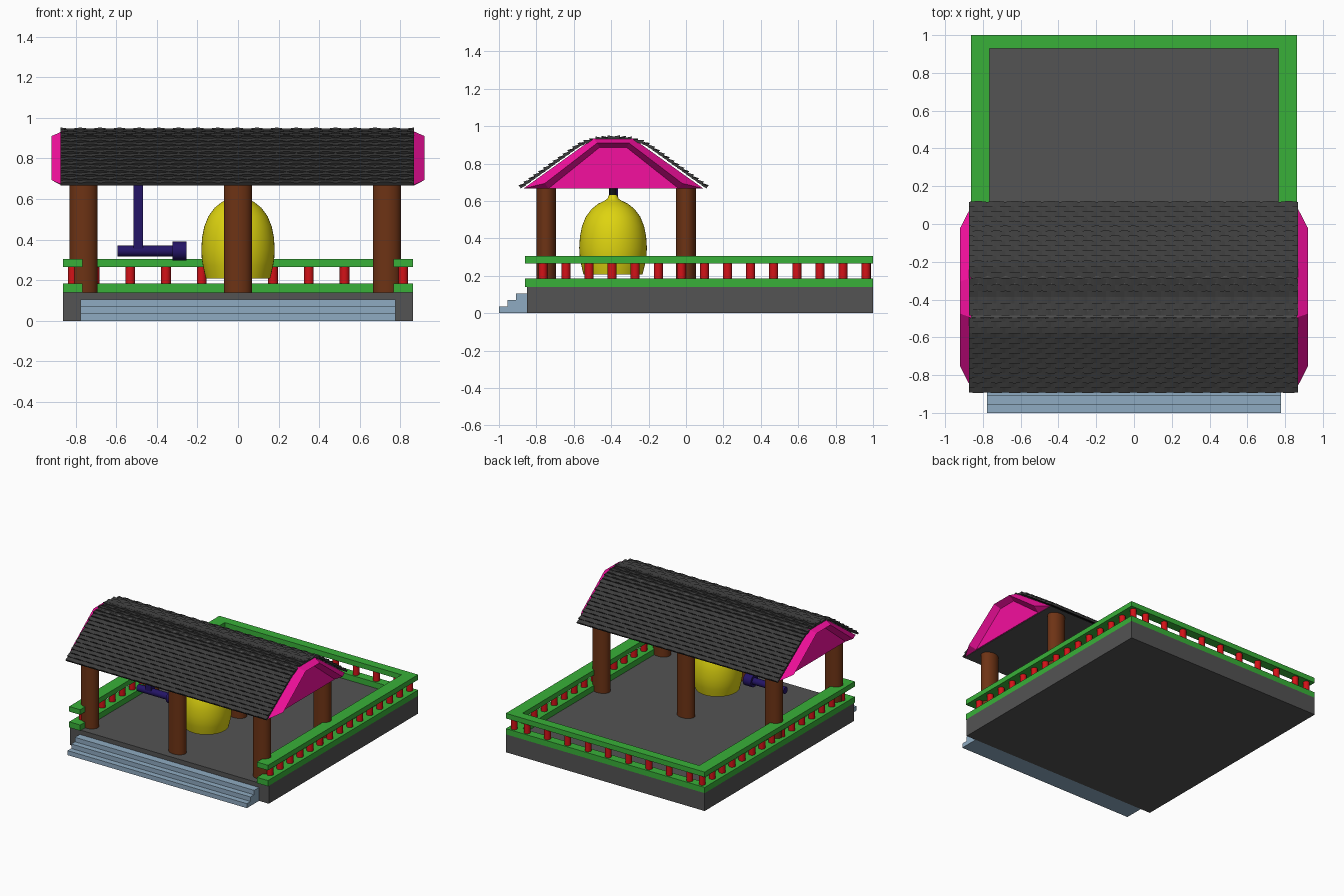
import bpy, bmesh, math
from mathutils import Vector

if "Cube" in bpy.data.objects:
    bpy.data.objects.remove(bpy.data.objects["Cube"])

YC = -0.387  # centre line of the roof, bell and beater


def material(name, rgb):
    """Colour given as seen on screen, converted to linear."""
    m = bpy.data.materials.new(name)
    lin = [(c / 12.92 if c < 0.04 else ((c + 0.055) / 1.055) ** 2.4) for c in rgb]
    m.diffuse_color = (*lin, 1)
    m.use_nodes = True
    m.node_tree.nodes["Principled BSDF"].inputs["Base Color"].default_value = m.diffuse_color
    return m


STONE = material("dark_stone", (0.325, 0.325, 0.325))
TILE = material("roof_tile", (0.24, 0.24, 0.24))
BLACK = material("black_iron", (0.08, 0.08, 0.08))
STEP = material("blue_stone", (0.56, 0.67, 0.76))
GREEN = material("green_paint", (0.22, 0.69, 0.22))
RED = material("red_paint", (0.83, 0.07, 0.09))
BROWN = material("brown_wood", (0.43, 0.20, 0.08))
YELLOW = material("yellow_metal", (0.87, 0.83, 0.06))
NAVY = material("navy_wood", (0.14, 0.08, 0.40))
PINK = material("pink_paint", (0.96, 0.06, 0.62))


def finish(name, bm, mat, smooth=False):
    bmesh.ops.recalc_face_normals(bm, faces=bm.faces)
    me = bpy.data.meshes.new(name)
    bm.to_mesh(me)
    bm.free()
    me.materials.append(mat)
    ob = bpy.data.objects.new(name, me)
    bpy.context.collection.objects.link(ob)
    if smooth:
        bpy.ops.object.select_all(action='DESELECT')
        ob.select_set(True)
        bpy.context.view_layer.objects.active = ob
        bpy.ops.object.shade_smooth_by_angle(angle=math.radians(35))
    return ob


def prism(name, pts, a, b, axis, mat):
    """Extrude a 2D outline from a to b along x (points are y,z) or z (points are x,y)."""
    bm = bmesh.new()
    place = (lambda p, t: (t, *p)) if axis == 'x' else (lambda p, t: (*p, t))
    lo, hi = ([bm.verts.new(place(p, t)) for p in pts] for t in (a, b))
    bm.faces.new(lo)
    bm.faces.new(hi)
    for i in range(len(pts)):
        j = (i + 1) % len(pts)
        bm.faces.new((lo[i], lo[j], hi[j], hi[i]))
    return finish(name, bm, mat)


def box(name, x0, x1, y0, y1, z0, z1, mat):
    return prism(name, [(x0, y0), (x1, y0), (x1, y1), (x0, y1)], z0, z1, 'z', mat)


def lathe(name, profile, loc, mat, n=32, sy=1.0, along_x=False):
    """Revolve (radius, height) points; sy squashes the section in y."""
    bm = bmesh.new()
    rings = []
    for r, h in profile:
        ring = []
        for k in range(n):
            a = 2 * math.pi * k / n
            u, v = r * math.cos(a), r * math.sin(a)
            co = (h, u, v) if along_x else (u, v * sy, h)
            ring.append(bm.verts.new(Vector(co) + Vector(loc)))
        rings.append(ring)
    for p, q in zip(rings, rings[1:]):
        for k in range(n):
            j = (k + 1) % n
            bm.faces.new((p[k], p[j], q[j], q[k]))
    bm.faces.new(rings[0])
    bm.faces.new(rings[-1])
    return finish(name, bm, mat, True)


# Platform and front steps
box("platform", -0.862, 0.862, -0.85, 1.0, 0, 0.14, STONE)
prism("front_steps", [(-1, 0), (-1, 0.035), (-0.955, 0.035), (-0.955, 0.07), (-0.91, 0.07),
                      (-0.91, 0.105), (-0.85, 0.105), (-0.85, 0)], -0.777, 0.777, 'x', STEP)

# U-shaped railing on the sides and back
U = [(-0.862, -0.86), (-0.766, -0.86), (-0.766, 0.93), (0.766, 0.93),
     (0.766, -0.86), (0.862, -0.86), (0.862, 1.0), (-0.862, 1.0)]
prism("lower_rail", U, 0.14, 0.185, 'z', GREEN)
prism("upper_rail", U, 0.265, 0.305, 'z', GREEN)
posts = [(s * 0.814, -0.765 + 0.1234 * i) for s in (-1, 1) for i in range(15)]
posts += [(0.176 * i - 0.003, 0.965) for i in range(-4, 5)]
for x, y in posts:
    lathe("baluster", [(0.024, 0.18), (0.024, 0.27)], (x, y, 0), RED, 16)

# Six columns
for x in (-0.761, -0.001, 0.733):
    for y in (-0.747, 0.0):
        lathe("column", [(0.069, 0.14), (0.069, 0.68)], (x, y, 0), BROWN, 32, 0.77)

# Bell and its hanger
lathe("bell", [(0.14, 0.225), (0.148, 0.208), (0.158, 0.208), (0.166, 0.24), (0.173, 0.272),
               (0.178, 0.30), (0.181, 0.35), (0.177, 0.41), (0.166, 0.465), (0.146, 0.515),
               (0.115, 0.557), (0.08, 0.585), (0.045, 0.602), (0.030, 0.612), (0.022, 0.632)],
      (0.0, YC - 0.003, 0), YELLOW, 48)
lathe("bell_hanger", [(0.018, 0.62), (0.018, 0.68)], (0.0, YC - 0.003, 0), BLACK, 16)

# Beater hanging beside the bell
box("beater_hanger", -0.516, -0.467, YC - 0.024, YC + 0.024, 0.345, 0.68, NAVY)
lathe("beater", [(0.026, -0.593), (0.026, -0.32), (0.046, -0.322), (0.046, -0.253)],
      (0, YC, 0.344), NAVY, 24, along_x=True)

# Roof body with a flat ceiling
OUTER = [(-0.868, 0.667), (-0.495, 0.935), (-0.285, 0.935), (0.092, 0.667)]
RIDGE = [(-0.755, 0.694), (-0.475, 0.910), (-0.305, 0.910), (-0.02, 0.694)]
INNER = [(-0.735, 0.667), (-0.463, 0.886), (-0.317, 0.886), (-0.04, 0.667)]
prism("roof_body", OUTER, -0.858, 0.858, 'x', STONE)

# Pink gable ends: a three-sided moulding around a recessed panel
for s in (-1, 1):
    bm = bmesh.new()
    loops = [[bm.verts.new((s * x, y, z)) for y, z in pts]
             for x, pts in ((0.862, OUTER), (0.92, RIDGE), (0.868, INNER))]
    for p, q in zip(loops, loops[1:]):
        for i in range(3):
            bm.faces.new((p[i], p[i + 1], q[i + 1], q[i]))
    for i in (0, 3):
        bm.faces.new([lp[i] for lp in loops])
    bm.faces.new(loops[2])
    bm.faces.new(loops[0])
    bm.faces.new((loops[0][0], loops[2][0], loops[2][3], loops[0][3]))
    finish("gable_end", bm, PINK)

# Overlapping rows of wavy tiles, mirrored about the roof ridge
path = [Vector(p) for p in ((-0.885, 0.670), (-0.56, 0.903), (-0.48, 0.928), (YC, 0.937))]
lengths = [(b - a).length for a, b in zip(path, path[1:])]


def along(d):
    for a, b, l in zip(path, path[1:], lengths):
        if d <= l + 1e-6:
            return a.lerp(b, d / l)
        d -= l
    return path[-1]


ROWS, TILES, SUB = 18, 18, 6
X0, X1 = -0.874, 0.868
step = sum(lengths) / ROWS
bm = bmesh.new()
for side in (1, -1):
    for r in range(ROWS):
        lo, hi = along(r * step), along((r + 1) * step)
        d = (hi - lo).normalized()
        n = Vector((-d.y, d.x))
        prev = None
        for k in range(TILES * SUB + 1):
            t = k / SUB + 0.5 * (r % 2)
            wave = 0.008 * abs(math.sin(math.pi * t))
            x = X0 + (X1 - X0) * k / (TILES * SUB)
            section = (lo + n * (0.010 + wave), hi + n * (0.003 + wave * 0.6),
                       hi - n * 0.006, lo - n * 0.003)
            cur = [bm.verts.new((x, YC + side * (p.x - YC), p.y)) for p in section]
            if prev:
                for i in range(4):
                    j = (i + 1) % 4
                    bm.faces.new((prev[i], prev[j], cur[j], cur[i]))
            if k in (0, TILES * SUB):
                bm.faces.new(cur)
            prev = cur
finish("roof_tiles", bm, TILE)
